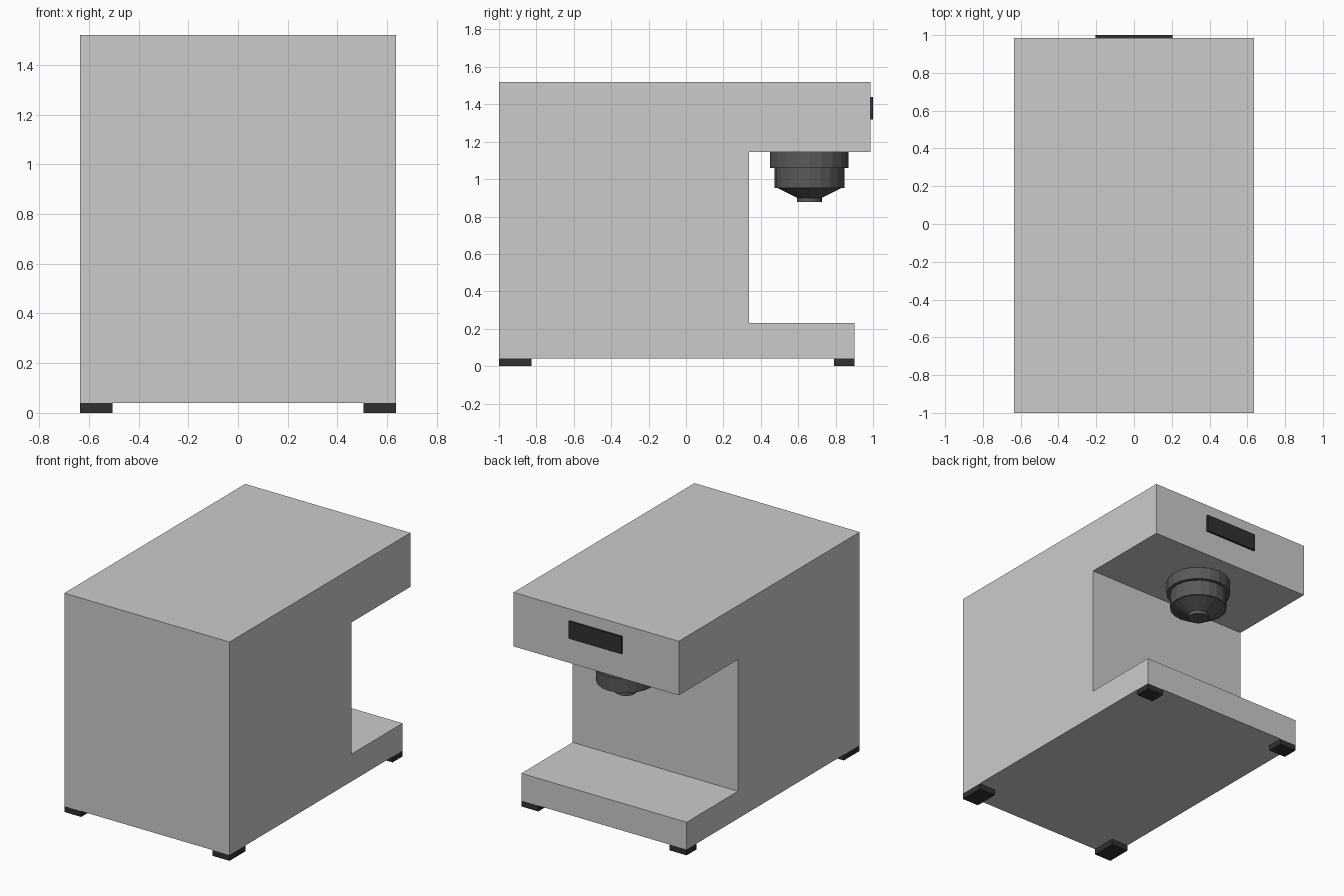
import bpy, bmesh, math

if "Cube" in bpy.data.objects:
    bpy.data.objects.remove(bpy.data.objects["Cube"])


def material(name, v):
    m = bpy.data.materials.new(name)
    m.diffuse_color = (v, v, v, 1)
    m.use_nodes = True
    m.node_tree.nodes["Principled BSDF"].inputs["Base Color"].default_value = m.diffuse_color
    return m


def add_object(name, bm, mat=None):
    bmesh.ops.recalc_face_normals(bm, faces=bm.faces)
    me = bpy.data.meshes.new(name)
    bm.to_mesh(me)
    bm.free()
    ob = bpy.data.objects.new(name, me)
    bpy.context.collection.objects.link(ob)
    if mat:
        me.materials.append(mat)
    return ob


def box(name, x0, x1, y0, y1, z0, z1, mat):
    bm = bmesh.new()
    bmesh.ops.create_cube(bm, size=1)
    for v in bm.verts:
        v.co = ((x0 + x1) / 2 + v.co.x * (x1 - x0),
                (y0 + y1) / 2 + v.co.y * (y1 - y0),
                (z0 + z1) / 2 + v.co.z * (z1 - z0))
    return add_object(name, bm, mat)


black = material("black_plastic", 0.03)
dark = material("dark_grey", 0.1)
W = 0.635

# C-shaped housing: side profile extruded across the width
profile = [(-1, 0.04), (0.9, 0.04), (0.9, 0.23), (0.337, 0.23),
           (0.337, 1.145), (0.986, 1.145), (0.986, 1.52), (-1, 1.52)]
bm = bmesh.new()
face = bm.faces.new([bm.verts.new((-W, y, z)) for y, z in profile])
ext = bmesh.ops.extrude_face_region(bm, geom=[face])
bmesh.ops.translate(bm, vec=(2 * W, 0, 0),
                    verts=[g for g in ext["geom"] if isinstance(g, bmesh.types.BMVert)])
add_object("housing", bm)

# Four feet at the corners
for end, y0, y1 in (("rear", -1, -0.825), ("spout_end", 0.79, 0.9)):
    for side, x0, x1 in (("left", -W, -0.505), ("right", 0.505, W)):
        box(f"foot_{end}_{side}", x0, x1, y0, y1, 0, 0.04, black)

# Blank label plate above the spout
box("label_plate", -0.203, 0.203, 0.986, 1.0, 1.32, 1.44, black)

# Stepped dispenser spout: lathed profile of (radius, z)
N = 20
steps = [(0.21, 1.145), (0.21, 1.06), (0.187, 1.06), (0.187, 0.952),
         (0.17, 0.952), (0.067, 0.9), (0.067, 0.877)]
bm = bmesh.new()
rings = [[bm.verts.new((r * math.cos(2 * math.pi * i / N),
                        0.66 + r * math.sin(2 * math.pi * i / N), z))
          for i in range(N)] for r, z in steps]
for a, b in zip(rings, rings[1:]):
    for i in range(N):
        j = (i + 1) % N
        bm.faces.new((a[i], a[j], b[j], b[i]))
bm.faces.new(rings[0])
bm.faces.new(rings[-1])
add_object("dispenser_spout", bm, dark)
